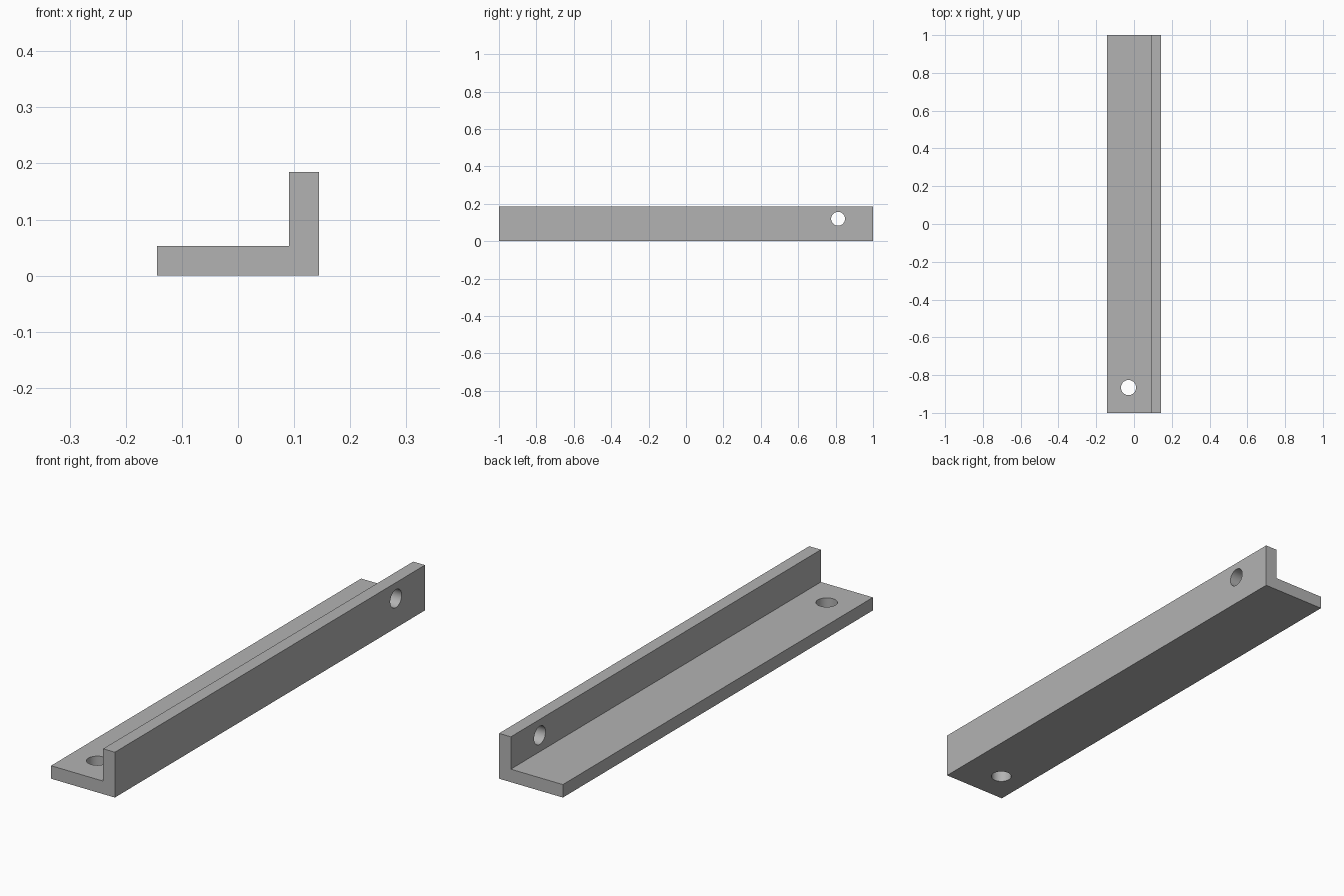
import bpy
import bmesh
import math
from mathutils import Matrix, Vector

cube = bpy.data.objects.get("Cube")
if cube:
    bpy.data.objects.remove(cube, do_unlink=True)

HALF_LENGTH = 1.0
HALF_WIDTH = 0.144
WALL = 0.053
HEIGHT = 0.185

grey = bpy.data.materials.new("plain grey")
grey.use_nodes = True
colour = (0.45, 0.45, 0.45, 1.0)
grey.diffuse_color = colour
grey.node_tree.nodes["Principled BSDF"].inputs["Base Color"].default_value = colour


def add_object(name, bm):
    bmesh.ops.recalc_face_normals(bm, faces=bm.faces)
    mesh = bpy.data.meshes.new(name)
    bm.to_mesh(mesh)
    bm.free()
    mesh.materials.append(grey)
    obj = bpy.data.objects.new(name, mesh)
    bpy.context.collection.objects.link(obj)
    return obj


def drill(target, name, centre, radius, rotation):
    """Cut a round through hole with a hidden cylinder."""
    bm = bmesh.new()
    bmesh.ops.create_cone(bm, cap_ends=True, segments=48, radius1=radius,
                          radius2=radius, depth=WALL * 2,
                          matrix=Matrix.Translation(centre) @ rotation)
    cutter = add_object(name, bm)
    cutter.hide_render = True
    cutter.hide_set(True)
    cutter.display_type = 'WIRE'
    cut = target.modifiers.new(name, 'BOOLEAN')
    cut.operation = 'DIFFERENCE'
    cut.solver = 'EXACT'
    cut.object = cutter


# L-shaped profile extruded along the length
inner = HALF_WIDTH - WALL
profile = [(-HALF_WIDTH, 0), (HALF_WIDTH, 0), (HALF_WIDTH, HEIGHT),
           (inner, HEIGHT), (inner, WALL), (-HALF_WIDTH, WALL)]
bm = bmesh.new()
end = bm.faces.new([bm.verts.new((x, -HALF_LENGTH, z)) for x, z in profile])
swept = bmesh.ops.extrude_face_region(bm, geom=[end], use_keep_orig=True)
bmesh.ops.translate(bm, vec=(0, 2 * HALF_LENGTH, 0),
                    verts=[v for v in swept["geom"] if isinstance(v, bmesh.types.BMVert)])
bracket = add_object("angle_bracket", bm)

# Screw holes: one down through the base, one sideways through the upright
drill(bracket, "base_hole_cutter", Vector((-0.029, -0.866, WALL / 2)),
      0.04, Matrix.Identity(4))
drill(bracket, "upright_hole_cutter", Vector((HALF_WIDTH - WALL / 2, 0.813, 0.12)),
      0.037, Matrix.Rotation(math.pi / 2, 4, 'Y'))

# Apply the cuts, drop the cutters, and smooth the hole walls
bpy.ops.object.select_all(action='DESELECT')
bracket.select_set(True)
bpy.context.view_layer.objects.active = bracket
for modifier in list(bracket.modifiers):
    cutter = modifier.object
    bpy.ops.object.modifier_apply(modifier=modifier.name)
    bpy.data.objects.remove(cutter, do_unlink=True)
bpy.ops.object.shade_smooth_by_angle(angle=math.radians(30))
